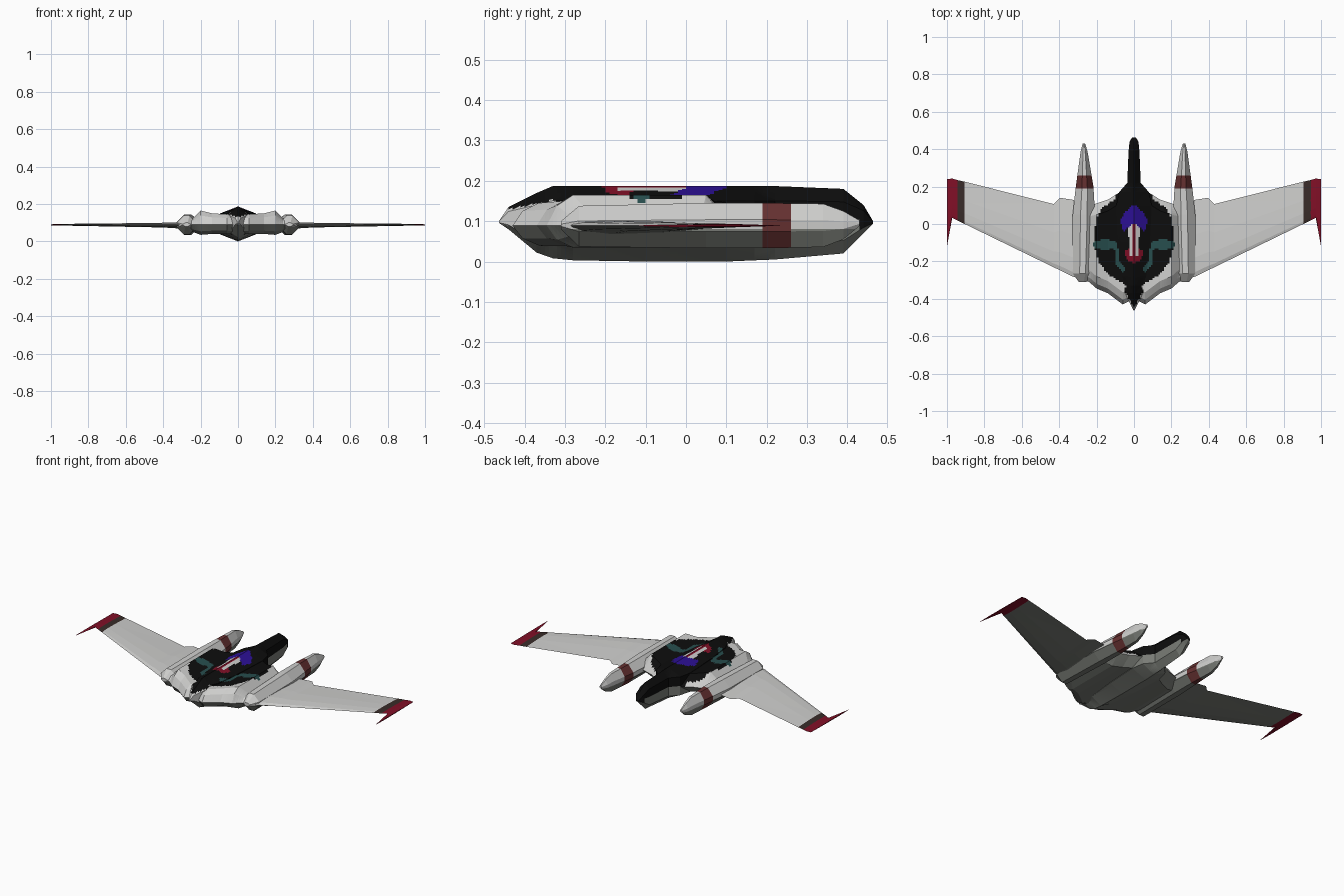
import bpy, bmesh, math
from mathutils import Matrix

if "Cube" in bpy.data.objects:
    bpy.data.objects.remove(bpy.data.objects["Cube"])

COLOURS = [
    ("light_grey", (0.62, 0.62, 0.61)), ("dark_grey", (0.19, 0.2, 0.18)),
    ("black", (0.004, 0.004, 0.004)), ("red", (0.22, 0.005, 0.02)),
    ("band_brown_red", (0.13, 0.03, 0.03)), ("dark_brown", (0.04, 0.025, 0.022)),
    ("blue", (0.025, 0.005, 0.3)), ("teal", (0.02, 0.075, 0.075)),
]
MATS = []
for n, c in COLOURS:
    m = bpy.data.materials.new(n)
    m.diffuse_color = (*c, 1)
    m.use_nodes = True
    m.node_tree.nodes["Principled BSDF"].inputs["Base Color"].default_value = m.diffuse_color
    MATS.append(m)
LIGHT, DARK, BLACK, RED, BAND, BROWN, BLUE, TEAL = range(8)
MID = 0.089

# Painted top markings, half outlines in plan (x >= 0)
BLACK_AREA = [(-.01, -.47), (.05, -.36), (.04, -.33), (.07, -.31), (.14, -.27), (.19, -.2), (.215, -.1),
              (.2, .03), (.17, .09), (.1, .13), (.09, .2), (.05, .25), (.05, .5), (-.01, .5)]
BLUE_AREA = [(-.01, .1), (.01, .1), (.05, .06), (.075, .015), (.055, -.04), (.03, -.02), (.01, 0), (-.01, 0)]
PALE_AREA = [(.008, 0), (.03, -.02), (.035, -.05), (.02, -.1), (.028, -.17), (.008, -.17)]
RED_AREA = [(-.01, 0), (.008, 0), (.008, -.17), (.025, -.17), (.022, -.12), (.05, -.15), (.03, -.2), (-.01, -.21)]
TEAL_LINE = [(.12, -.11), (.08, -.13), (.075, -.2), (.045, -.24), (.055, -.26), (.095, -.22), (.105, -.14)]


def inside(poly, x, y):
    hit = False
    for (x1, y1), (x2, y2) in zip(poly, poly[1:] + poly[:1]):
        if (y1 > y) != (y2 > y) and x < (x2 - x1) * (y - y1) / (y2 - y1) + x1:
            hit = not hit
    return hit


def top_paint(c):
    x, y = abs(c.x), c.y
    if c.z < MID:
        return DARK
    if x > .945:
        return RED
    if x > .905:
        return BROWN
    for poly, col in ((PALE_AREA, LIGHT), (RED_AREA, RED), (BLUE_AREA, BLUE), (TEAL_LINE, TEAL)):
        if inside(poly, x, y):
            return col
    if ((x - .155) / .062) ** 2 + ((y + .11) / .028) ** 2 < 1:
        return TEAL
    return BLACK if inside(BLACK_AREA, x, y) else LIGHT


def hull_paint(c):
    return RED if abs(c.x) > .945 else top_paint(c)


def nacelle_paint(c):
    if .19 < c.y < .26:
        return BAND
    return LIGHT if c.z > .08 else DARK


def loft(bm, rings, cap_start=True, cap_end=True):
    vs = [[bm.verts.new(p) for p in r] for r in rings]
    n = len(vs[0])
    for a, b in zip(vs, vs[1:]):
        for i in range(n):
            j = (i + 1) % n
            bm.faces.new((a[i], a[j], b[j], b[i]))
    if cap_start:
        bm.faces.new(vs[0][::-1])
    if cap_end:
        bm.faces.new(vs[-1])


def cut(bm, co, no):
    bmesh.ops.bisect_plane(bm, geom=bm.verts[:] + bm.edges[:] + bm.faces[:],
                           dist=1e-5, plane_co=co, plane_no=no)


def cut_grid(bm, xs, ys):
    for x in xs:
        cut(bm, (x, 0, 0), (1, 0, 0))
    for y in ys:
        cut(bm, (0, y, 0), (0, 1, 0))


def finish(bm, name, paint, mirror=False):
    if mirror:
        bmesh.ops.mirror(bm, geom=bm.verts[:] + bm.edges[:] + bm.faces[:],
                         matrix=Matrix.Identity(4), axis='X', merge_dist=1e-4)
    bmesh.ops.recalc_face_normals(bm, faces=bm.faces[:])
    for f in bm.faces:
        f.material_index = paint(f.calc_center_median())
        f.smooth = False
    me = bpy.data.meshes.new(name)
    bm.to_mesh(me)
    bm.free()
    for m in MATS:
        me.materials.append(m)
    bpy.context.collection.objects.link(bpy.data.objects.new(name, me))


# Blended hull and wings: ribs (x, front y, back y, top z, bottom z)
RIBS = [(0, -.40, .17, .15, .035), (.06, -.43, .18, .145, .04), (.14, -.37, .13, .15, .04),
        (.2, -.345, .11, .165, .035), (.24, -.31, .10, .125, .05), (.33, -.28, .13, .1, .07),
        (.395, -.248, .14, .1, .074), (.43, -.231, .107, .099, .075), (.905, 0, .226, .094, .084),
        (.945, .019, .235, .093, .085), (.972, .033, .243, .093, .085), (1, -.12, .24, .091, .086)]


def rib(x, yf, yb, zt, zb):
    c = yb - yf
    ys = (yf + .025, yf + .065, yb - .06) if x < .25 else (yf + .06 * c, yf + .25 * c, yf + .55 * c)
    up, dn = zt - MID, zb - MID
    k = (.65, 1, 1 if x < .25 else .8)
    pts = [(x, yf, MID)] + [(x, y, MID + up * s) for y, s in zip(ys, k)] + [(x, yb, MID)]
    return pts + [(x, y, MID + dn * s) for y, s in list(zip(ys, k))[::-1]]


bm = bmesh.new()
loft(bm, [rib(*r) for r in RIBS], cap_start=False)
cut_grid(bm, [i * .01 for i in range(1, 24)], [-.44 + i * .01 for i in range(62)])
finish(bm, "hull_and_wings", hull_paint, mirror=True)

# Central spine from pointed nose to tail: (y, half width, top z, bottom z)
SPINE = [(-.463, .003, .101, .095), (-.44, .014, .135, .08), (-.37, .048, .17, .022), (-.33, .045, .187, .008),
         (-.28, .065, .187, .003), (-.1, .085, .187, 0), (.1, .095, .187, 0), (.17, .08, .187, .003),
         (.22, .036, .187, .005), (.39, .029, .18, .02), (.44, .024, .14, .07), (.463, .01, .101, .093)]


def spine_ring(y, w, t, b):
    hi, lo, mid = b + (t - b) * .8, b + (t - b) * .2, b + (t - b) * .5
    return [(0, y, t), (w, y, hi), (w, y, mid), (w, y, lo), (0, y, b),
            (-w, y, lo), (-w, y, mid), (-w, y, hi)]


bm = bmesh.new()
loft(bm, [spine_ring(*s) for s in SPINE])
cut_grid(bm, [i * .008 for i in range(-11, 12)], [-.45 + i * .01 for i in range(90)])
finish(bm, "central_spine", top_paint)

# Engine nacelles: (y, centre x, half width, top z, bottom z)
NACELLE = [(-.31, .275, .02, .1, .08), (-.265, .275, .052, .138, .037), (.05, .268, .06, .145, .033),
           (.2, .264, .047, .145, .033), (.34, .266, .026, .143, .036), (.39, .267, .018, .125, .055),
           (.43, .268, .007, .102, .088)]


def nacelle_ring(y, cx, w, t, b):
    m, h = (t + b) / 2, (t - b) * .13
    return [(cx + w * u, y, z) for u, z in
            ((-.3, t), (.3, t), (1, m + h), (1, m - h), (.3, b), (-.3, b), (-1, m - h), (-1, m + h))]


bm = bmesh.new()
loft(bm, [nacelle_ring(*s) for s in NACELLE])
cut_grid(bm, [], [.19, .26])
cut(bm, (0, 0, .08), (0, 0, 1))
finish(bm, "engine_nacelles", nacelle_paint, mirror=True)
